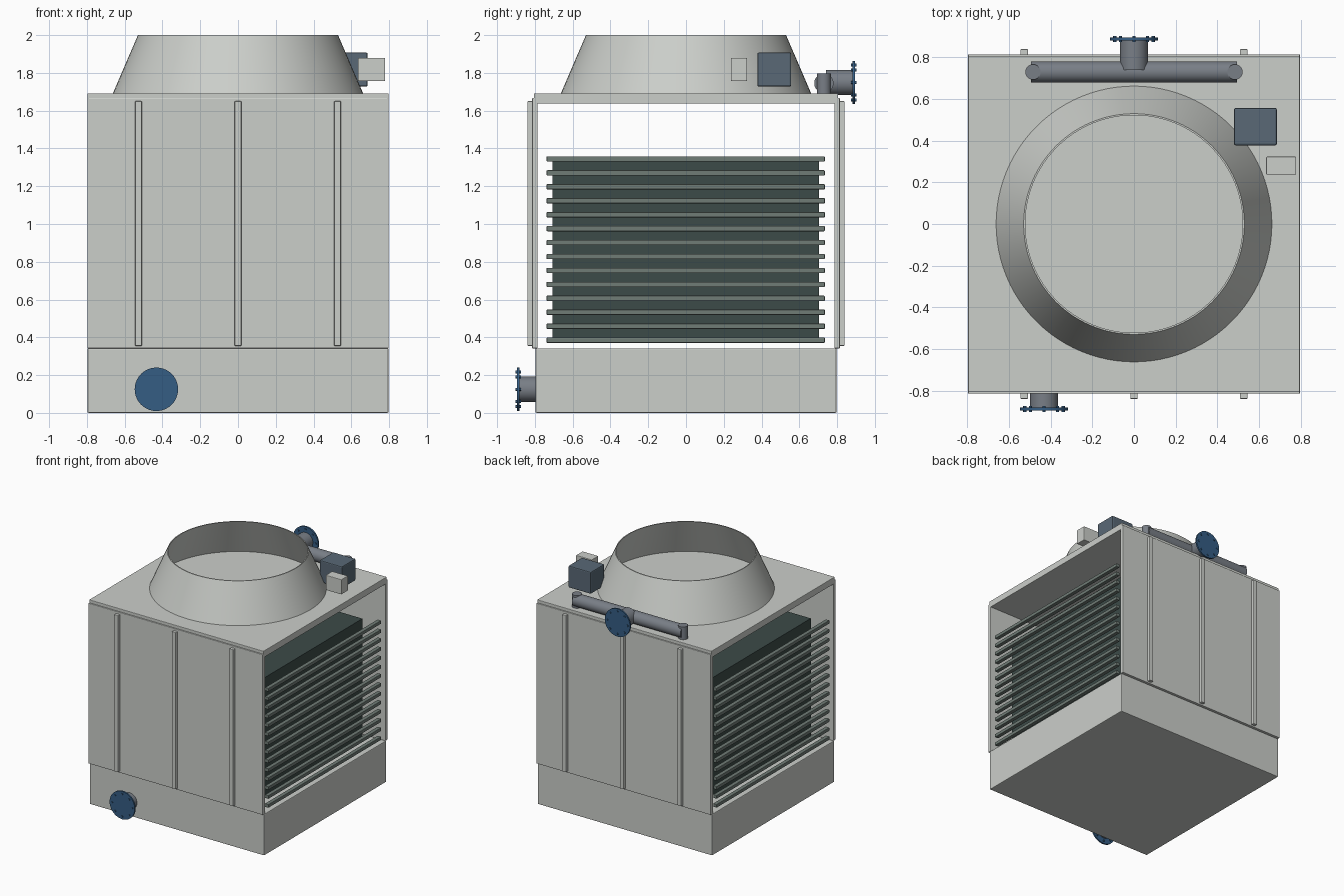
import bpy, bmesh, math
from mathutils import Matrix, Vector

if "Cube" in bpy.data.objects:
    bpy.data.objects.remove(bpy.data.objects["Cube"])


def material(name, rgb):
    m = bpy.data.materials.new(name)
    m.diffuse_color = (*rgb, 1)
    m.use_nodes = True
    m.node_tree.nodes["Principled BSDF"].inputs["Base Color"].default_value = m.diffuse_color
    return m


BODY = material("painted_body", (0.60, 0.62, 0.59))
FILL = material("fill_green", (0.045, 0.07, 0.065))
SLAT = material("louver_green", (0.16, 0.20, 0.18))
PIPE = material("pipe_grey", (0.19, 0.21, 0.24))
BLUE = material("flange_blue", (0.035, 0.11, 0.23))
MOTOR = material("motor_blue_grey", (0.10, 0.14, 0.18))


def make_object(name, bm, mat, smooth=False):
    me = bpy.data.meshes.new(name)
    bmesh.ops.recalc_face_normals(bm, faces=bm.faces)
    bm.to_mesh(me)
    bm.free()
    ob = bpy.data.objects.new(name, me)
    bpy.context.collection.objects.link(ob)
    me.materials.append(mat)
    if smooth:
        bpy.ops.object.select_all(action='DESELECT')
        ob.select_set(True)
        bpy.context.view_layer.objects.active = ob
        bpy.ops.object.shade_smooth_by_angle(angle=math.radians(35))
    return ob


def box(name, lo, hi, mat=BODY, bevel=0.004):
    lo, hi = Vector(lo), Vector(hi)
    bm = bmesh.new()
    bmesh.ops.create_cube(bm, size=1, matrix=Matrix.Translation((lo + hi) / 2)
                          @ Matrix.Diagonal((*(hi - lo), 1)))
    ob = make_object(name, bm, mat)
    if bevel:
        mod = ob.modifiers.new("edge", 'BEVEL')
        mod.width, mod.segments = bevel, 2
    return ob


def add_rod(bm, a, b, r, n=40):
    a, b = Vector(a), Vector(b)
    d = b - a
    rot = d.to_track_quat('Z', 'Y').to_matrix().to_4x4()
    bmesh.ops.create_cone(bm, cap_ends=True, segments=n, radius1=r, radius2=r,
                          depth=d.length, matrix=Matrix.Translation((a + b) / 2) @ rot)


def rod(name, a, b, r, mat):
    bm = bmesh.new()
    add_rod(bm, a, b, r)
    return make_object(name, bm, mat, True)


def nozzle(name, x, z, side, y_start):
    # stub pipe, flange disc and ring of eight bolts facing along side * y
    rod(name + "_pipe", (x, side * y_start, z), (x, side * 0.886, z), 0.067, PIPE)
    rod(name + "_flange", (x, side * 0.882, z), (x, side * 0.895, z), 0.115, BLUE)
    bm = bmesh.new()
    for i in range(8):
        a = i * math.tau / 8
        px, pz = x + 0.092 * math.cos(a), z + 0.092 * math.sin(a)
        add_rod(bm, (px, side * 0.874, pz), (px, side * 0.902, pz), 0.008, 12)
    make_object(name + "_bolts", bm, BLUE, True)


# Water basin and fan deck
box("basin", (-0.797, -0.797, 0), (0.797, 0.797, 0.342), bevel=0.006)
box("fan_deck", (-0.797, -0.805, 1.637), (0.797, 0.805, 1.692))

# Front and back casing panels with stiffening ribs
for side, label in ((-1, "front"), (1, "back")):
    y0, y1 = sorted((side * 0.786, side * 0.815))
    box(label + "_panel", (-0.797, y0, 0.342), (0.797, y1, 1.667))
    r0, r1 = sorted((side * 0.81, side * 0.84))
    for i, x in enumerate((-0.527, 0, 0.527)):
        box(f"{label}_rib_{i}", (x - 0.018, r0, 0.355), (x + 0.018, r1, 1.65))

# Heat-exchange fill, open on both sides behind louvers
box("fill_pack", (-0.645, -0.708, 0.375), (0.645, 0.703, 1.345), FILL, 0)
for side, label in ((-1, "left"), (1, "right")):
    x0, x1 = sorted((side * 0.762, side * 0.795))
    for i in range(14):
        z = 0.385 + i * 0.0738
        box(f"{label}_louver_{i}", (x0, -0.738, z - 0.014),
            (x1, 0.735, z + 0.014), SLAT, 0.004)

# Fan stack: thin tapered shell
profile = [(0.663, 1.69), (0.53, 2.0), (0.522, 2.0), (0.653, 1.69)]
bm = bmesh.new()
N = 96
rings = [[bm.verts.new((r * math.cos(i * math.tau / N), r * math.sin(i * math.tau / N), z))
          for i in range(N)] for r, z in profile]
for k in range(4):
    A, B = rings[k], rings[(k + 1) % 4]
    for i in range(N):
        j = (i + 1) % N
        bm.faces.new((A[i], A[j], B[j], B[i]))
make_object("fan_stack", bm, BODY, True)

# Hot water header with drop pipes at its ends
rod("header_pipe", (-0.495, 0.73, 1.745), (0.495, 0.73, 1.745), 0.051, PIPE)
for side, label in ((-1, "left"), (1, "right")):
    rod(label + "_drop_pipe", (side * 0.485, 0.73, 1.685),
        (side * 0.485, 0.73, 1.797), 0.037, PIPE)

# Inlet at the back, outlet at the front
nozzle("inlet", 0, 1.749, 1, 0.74)
nozzle("outlet", -0.432, 0.125, -1, 0.78)

# Fan motor and its control box
box("fan_motor", (0.48, 0.378, 1.727), (0.686, 0.557, 1.908), MOTOR, 0.008)
box("control_box", (0.635, 0.237, 1.757), (0.779, 0.323, 1.88), BODY, 0.004)
